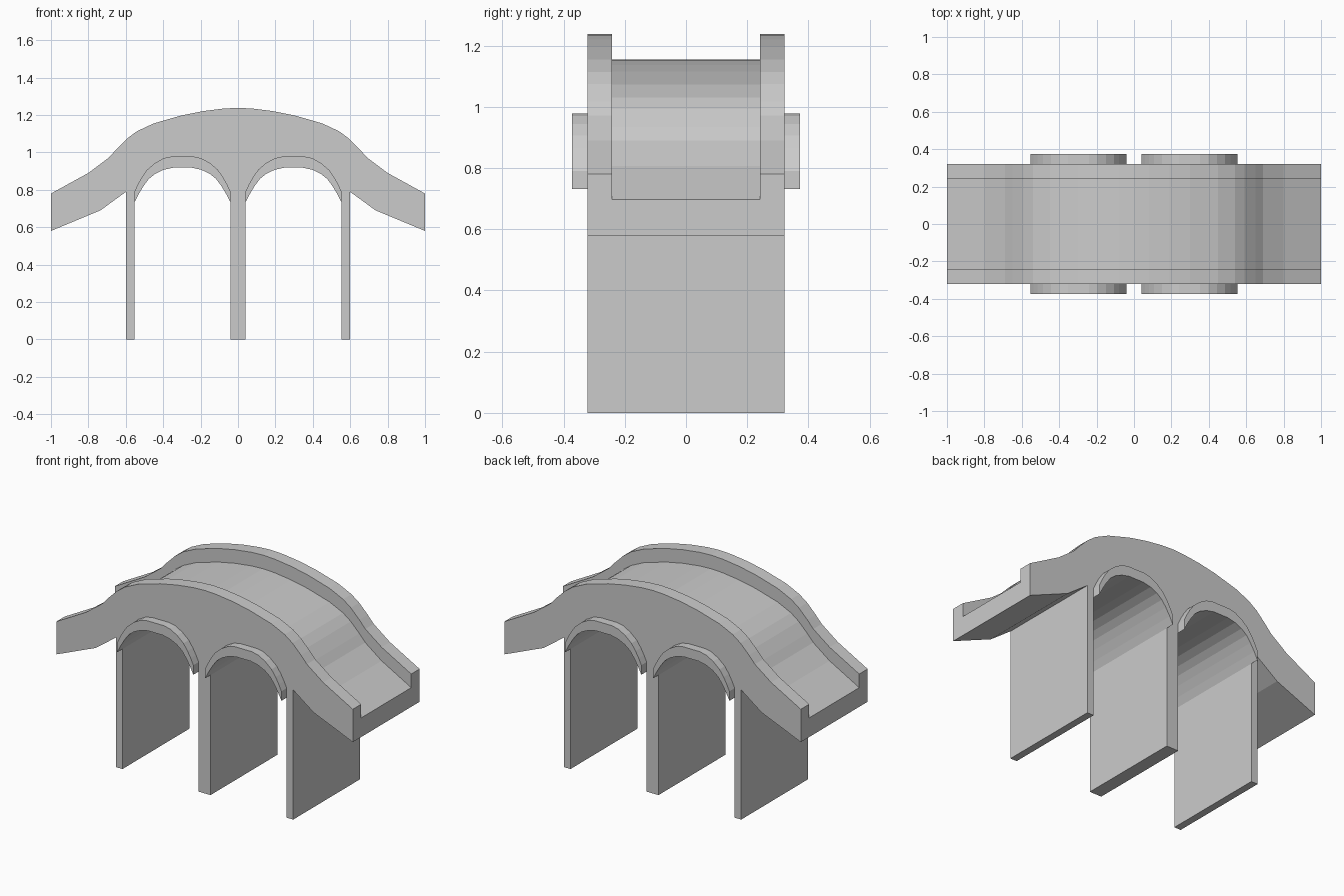
import bpy, bmesh

if "Cube" in bpy.data.objects:
    bpy.data.objects.remove(bpy.data.objects["Cube"])


def mirror(half):
    """Half profile from x = 0 outward -> full profile from left to right."""
    left = [(-x, z) for x, z in reversed(half) if x > 0]
    return left + half


def extrude(name, outline, y0, y1):
    """Solid made by extruding an (x, z) outline along y."""
    bm = bmesh.new()
    face = bm.faces.new([bm.verts.new((x, y0, z)) for x, z in outline])
    new = bmesh.ops.extrude_face_region(bm, geom=[face])["geom"]
    verts = [v for v in new if isinstance(v, bmesh.types.BMVert)]
    bmesh.ops.translate(bm, vec=(0, y1 - y0, 0), verts=verts)
    bmesh.ops.recalc_face_normals(bm, faces=bm.faces)
    mesh = bpy.data.meshes.new(name)
    bm.to_mesh(mesh)
    bm.free()
    obj = bpy.data.objects.new(name, mesh)
    bpy.context.collection.objects.link(obj)
    return obj


# Main sizes
HALF_DEPTH = 0.322
ROAD_HALF = 0.241
RING_HALF = 0.373
KERB = 0.083
ARCH_X = 0.297

# Half profiles: humped top, and both edges of an arch about its own centre
top_half = [(0, 1.238), (0.08, 1.234), (0.19, 1.22), (0.30, 1.198), (0.45, 1.155),
            (0.54, 1.113), (0.592, 1.075), (0.65, 1.017), (0.69, 0.972),
            (0.80, 0.89), (1.0, 0.78)]
ring_outer = mirror([(0.057, 0.978), (0.10, 0.969), (0.147, 0.943), (0.19, 0.906),
                     (0.218, 0.866), (0.239, 0.828), (0.257, 0.79)])
ring_inner = mirror([(0.05, 0.918), (0.10, 0.907), (0.145, 0.886), (0.18, 0.858),
                     (0.208, 0.82), (0.235, 0.775), (0.257, 0.732)])

# Bridge body with three piers
opening = [(x + ARCH_X, z) for x, z in ring_outer]
under_half = [(0.04, 0)] + opening + [(0.554, 0), (0.598, 0), (0.598, 0.79),
                                     (0.735, 0.69), (1.0, 0.58)]
under_half[1] = (0.04, 0.79)
under_half[len(opening)] = (0.554, 0.79)
body = extrude("bridge_body", mirror(top_half) + mirror(under_half)[::-1],
               -HALF_DEPTH, HALF_DEPTH)

# Roadway channel cut between the two parapets
road = mirror([(x, z - KERB) for x, z in top_half] + [(1.1, 0.645)])
cutter = extrude("roadway_cutter", road + [(1.1, 1.6), (-1.1, 1.6)],
                 -ROAD_HALF, ROAD_HALF)
cutter.hide_render = True
mod = body.modifiers.new("roadway", "BOOLEAN")
mod.operation = "DIFFERENCE"
mod.solver = "EXACT"
mod.object = cutter
bpy.context.view_layer.objects.active = body
bpy.ops.object.modifier_apply(modifier=mod.name)
bpy.data.objects.remove(cutter)

# Arch rings running through the bridge and standing proud of both faces
for side, label in ((-1, "left"), (1, "right")):
    ring = extrude("arch_ring_" + label, ring_outer + ring_inner[::-1],
                   -RING_HALF, RING_HALF)
    ring.location.x = side * ARCH_X
